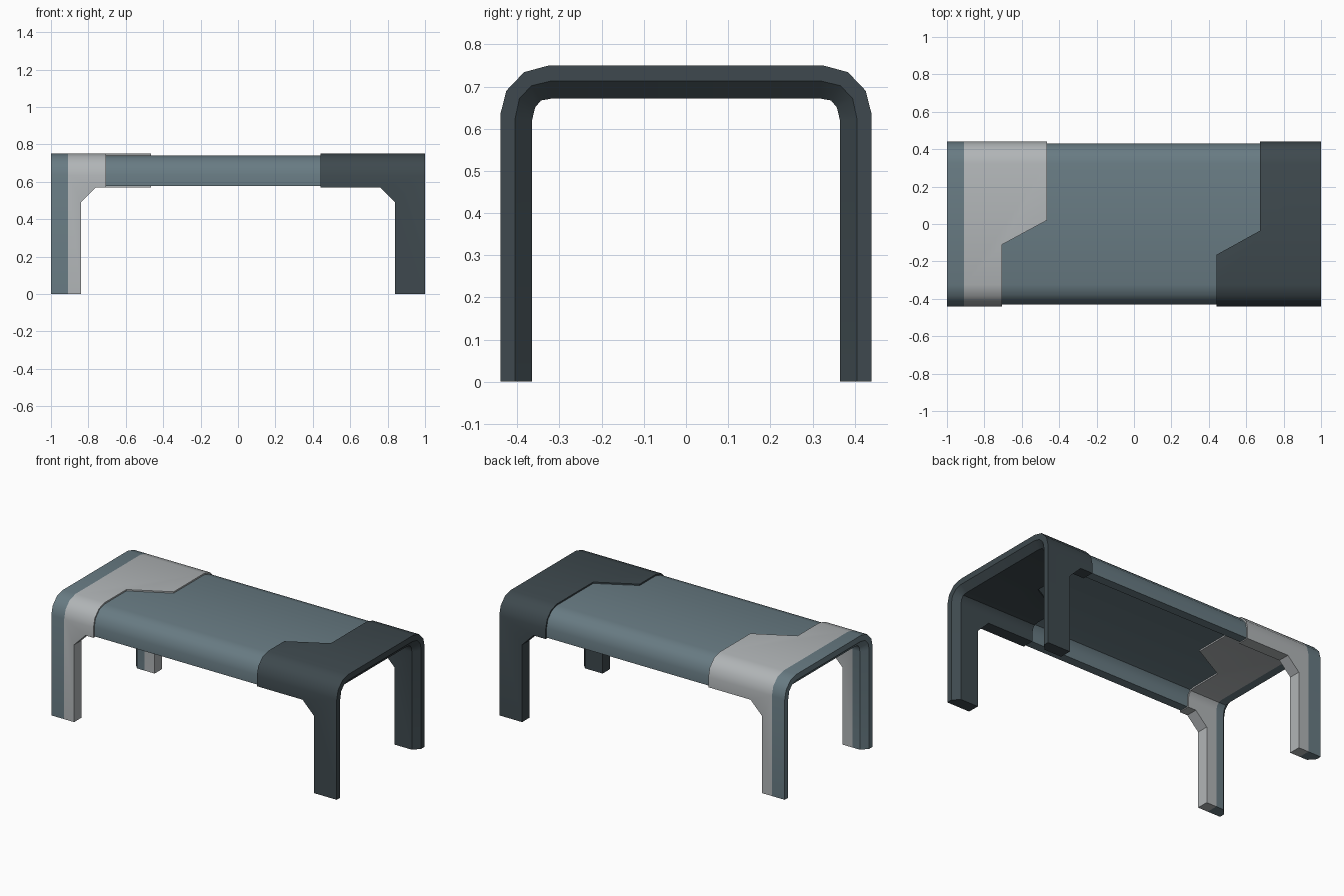
import bpy, bmesh, math

if "Cube" in bpy.data.objects:
    bpy.data.objects.remove(bpy.data.objects["Cube"])


def material(name, rgb):
    m = bpy.data.materials.new(name)
    lin = [((c / 255 + 0.055) / 1.055) ** 2.4 for c in rgb]
    m.diffuse_color = (*lin, 1)
    m.use_nodes = True
    m.node_tree.nodes["Principled BSDF"].inputs["Base Color"].default_value = m.diffuse_color
    return m


BLUE = material("slate blue", (104, 123, 131))
LIGHT = material("light grey", (177, 181, 183))
DARK = material("charcoal", (62, 73, 78))

# Half cross-sections (y, z) of the arch, from corner start to top
OUTER = [(.44, .635), (.426, .69), (.384, .734), (.325, .75)]
MIDDLE = [(.405, .625), (.395, .672), (.366, .702), (.32, .713)]
INNER = [(.365, .62), (.358, .65), (.344, .667), (.315, .672)]


def arch_line(half, base, grow=0.0):
    """Full arch from +y foot over the top to -y foot, offset by grow."""
    h = [(half[0][0] + grow, base)]
    h += [(y + grow * c, z + grow * s) for (y, z), (c, s) in
          zip(half, [(1, 0), (.9, .5), (.5, .9), (0, 1)])]
    return h + [(-y, z) for y, z in reversed(h)]


def new_object(name, bm, mats):
    bmesh.ops.recalc_face_normals(bm, faces=bm.faces)
    me = bpy.data.meshes.new(name)
    bm.to_mesh(me)
    bm.free()
    for m in mats:
        me.materials.append(m)
    ob = bpy.data.objects.new(name, me)
    bpy.context.collection.objects.link(ob)
    return ob


def arch(name, strips, mats):
    """strips: list of (x, arch line) running around the shell thickness."""
    bm = bmesh.new()
    loops = [[bm.verts.new((x, *line[i])) for x, line in strips]
             for i in range(len(strips[0][1]))]
    n = len(strips)
    for a, b in zip(loops, loops[1:]):
        for j in range(n):
            k = (j + 1) % n
            bm.faces.new((a[j], a[k], b[k], b[j]))
    bm.faces.new(loops[0])
    bm.faces.new(loops[-1])
    return new_object(name, bm, mats)


def prism(name, pts, axis):
    """Outline in (x, z) pushed through y, or in (x, y) pushed through z."""
    bm = bmesh.new()
    put = (lambda p, d: (p[0], d, p[1])) if axis == 'Y' else (lambda p, d: (p[0], p[1], d))
    a, b = ([bm.verts.new(put(p, d)) for p in pts] for d in (-1.5, 1.5))
    bm.faces.new(a)
    bm.faces.new(b)
    for i in range(len(pts)):
        j = (i + 1) % len(pts)
        bm.faces.new((a[i], a[j], b[j], b[i]))
    ob = new_object(name, bm, [])
    ob.hide_render = True
    return ob


def activate(ob):
    bpy.ops.object.select_all(action='DESELECT')
    ob.select_set(True)
    bpy.context.view_layer.objects.active = ob


def smooth(ob):
    activate(ob)
    bpy.ops.object.shade_smooth_by_angle(angle=math.radians(38))


def end_piece(name, side, front_x, back_x, y0, y1, mats):
    """Pair of legs with the top wrap, cut from a full arch."""
    o, m, i = (arch_line(p, 0) for p in (OUTER, MIDDLE, INNER))
    ob = arch(name, [(side * x, l) for x, l in
                     ((0, o), (1, o), (1, m), (.963, i), (0, i))], mats)
    side_cut = prism("side_cutter", [(side * x, z) for x, z in (
        (1.1, -.1), (.84, -.1), (.84, .49), (.76, .57), (.1, .57), (.1, 1), (1.1, 1))], 'Y')
    top_cut = prism("top_cutter", [(side * 1.1, -1), (front_x, -1), (front_x, y0),
                                   (back_x, y1), (back_x, 1), (side * 1.1, 1)], 'Z')
    activate(ob)
    for cutter in (side_cut, top_cut):
        mod = ob.modifiers.new("cut", 'BOOLEAN')
        mod.operation, mod.solver, mod.object = 'INTERSECT', 'EXACT', cutter
        bpy.ops.object.modifier_apply(modifier=mod.name)
        bpy.data.objects.remove(cutter)
    return ob


# Dark right legs
right = end_piece("right_legs", 1, .44, .675, -.165, -.035, [DARK])
smooth(right)

# Light left legs with a blue band at the end
left = end_piece("left_legs", -1, -.705, -.465, -.11, .02, [LIGHT, BLUE])
bm = bmesh.new()
bm.from_mesh(left.data)
bmesh.ops.bisect_plane(bm, geom=bm.verts[:] + bm.edges[:] + bm.faces[:],
                       plane_co=(-.91, 0, 0), plane_no=(1, 0, 0))
for f in bm.faces:
    f.material_index = int(f.calc_center_median().x < -.9101)
bm.to_mesh(left.data)
bm.free()
smooth(left)

# Blue top slab, slightly inset from the end pieces
out_s, in_s = arch_line(OUTER, .576, -.009), arch_line(INNER, .576, .009)
slab = arch("top_slab", [(-.8, out_s), (.8, out_s), (.8, in_s), (-.8, in_s)], [BLUE])
smooth(slab)
